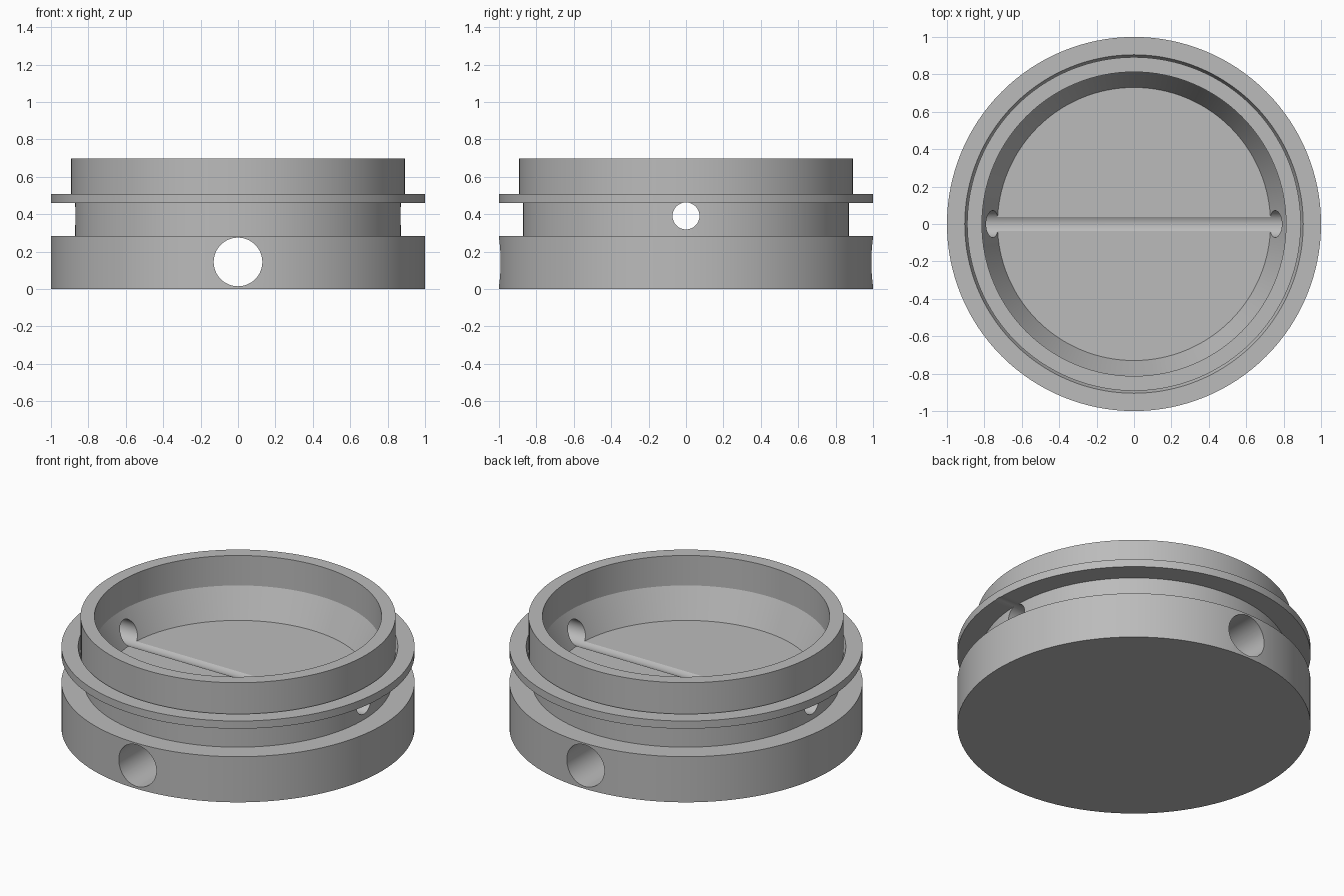
import bpy
import bmesh
import math
from mathutils import Matrix

SEGMENTS = 128

cube = bpy.data.objects.get("Cube")
if cube:
    bpy.data.objects.remove(cube, do_unlink=True)

# Single plain grey metal
grey = bpy.data.materials.new("grey metal")
grey.use_nodes = True
colour = (0.5, 0.5, 0.5, 1)
grey.diffuse_color = colour
grey.node_tree.nodes["Principled BSDF"].inputs["Base Color"].default_value = colour


def add_object(name, bm):
    bmesh.ops.recalc_face_normals(bm, faces=bm.faces)
    mesh = bpy.data.meshes.new(name)
    bm.to_mesh(mesh)
    bm.free()
    mesh.materials.append(grey)
    obj = bpy.data.objects.new(name, mesh)
    bpy.context.collection.objects.link(obj)
    return obj


def lathe(name, profile):
    """Turn an open profile of (radius, height) about z and cap both ends."""
    bm = bmesh.new()
    rings = []
    for r, z in profile:
        angles = [math.tau * i / SEGMENTS for i in range(SEGMENTS)]
        rings.append([bm.verts.new((r * math.cos(a), r * math.sin(a), z)) for a in angles])
    for low, high in zip(rings, rings[1:]):
        for i in range(SEGMENTS):
            j = (i + 1) % SEGMENTS
            bm.faces.new((low[i], low[j], high[j], high[i]))
    bm.faces.new(rings[0])
    bm.faces.new(rings[-1])
    return add_object(name, bm)


def drill(body, axis, radius, height):
    """Bore a round hole right through the body along a horizontal axis."""
    bm = bmesh.new()
    place = Matrix.Translation((0, 0, height)) @ Matrix.Rotation(math.pi / 2, 4, axis)
    bmesh.ops.create_cone(bm, cap_ends=True, segments=64, radius1=radius,
                          radius2=radius, depth=3, matrix=place)
    cutter = add_object("hole_cutter", bm)
    cutter.hide_render = True
    cut = body.modifiers.new("hole", "BOOLEAN")
    cut.operation = "DIFFERENCE"
    cut.solver = "EXACT"
    cut.object = cutter
    bpy.ops.object.modifier_apply(modifier=cut.name)
    bpy.data.objects.remove(cutter, do_unlink=True)


# Turned body: base, neck, flange with a thin groove, rim, tapered bowl
body = lathe("turned_body", [
    (1.0, 0), (1.0, 0.285),
    (0.872, 0.285), (0.872, 0.46),
    (1.0, 0.46), (1.0, 0.508),
    (0.905, 0.508), (0.892, 0.475),
    (0.892, 0.697), (0.813, 0.697),
    (0.813, 0.51), (0.73, 0.33),
])
bpy.ops.object.select_all(action="DESELECT")
body.select_set(True)
bpy.context.view_layer.objects.active = body

# Wide bore through the base, front to back
drill(body, "X", 0.13, 0.145)
# Narrow bore through the neck, side to side, grazing the bowl floor
drill(body, "Y", 0.072, 0.391)

bpy.ops.object.shade_smooth_by_angle(angle=math.radians(20))
